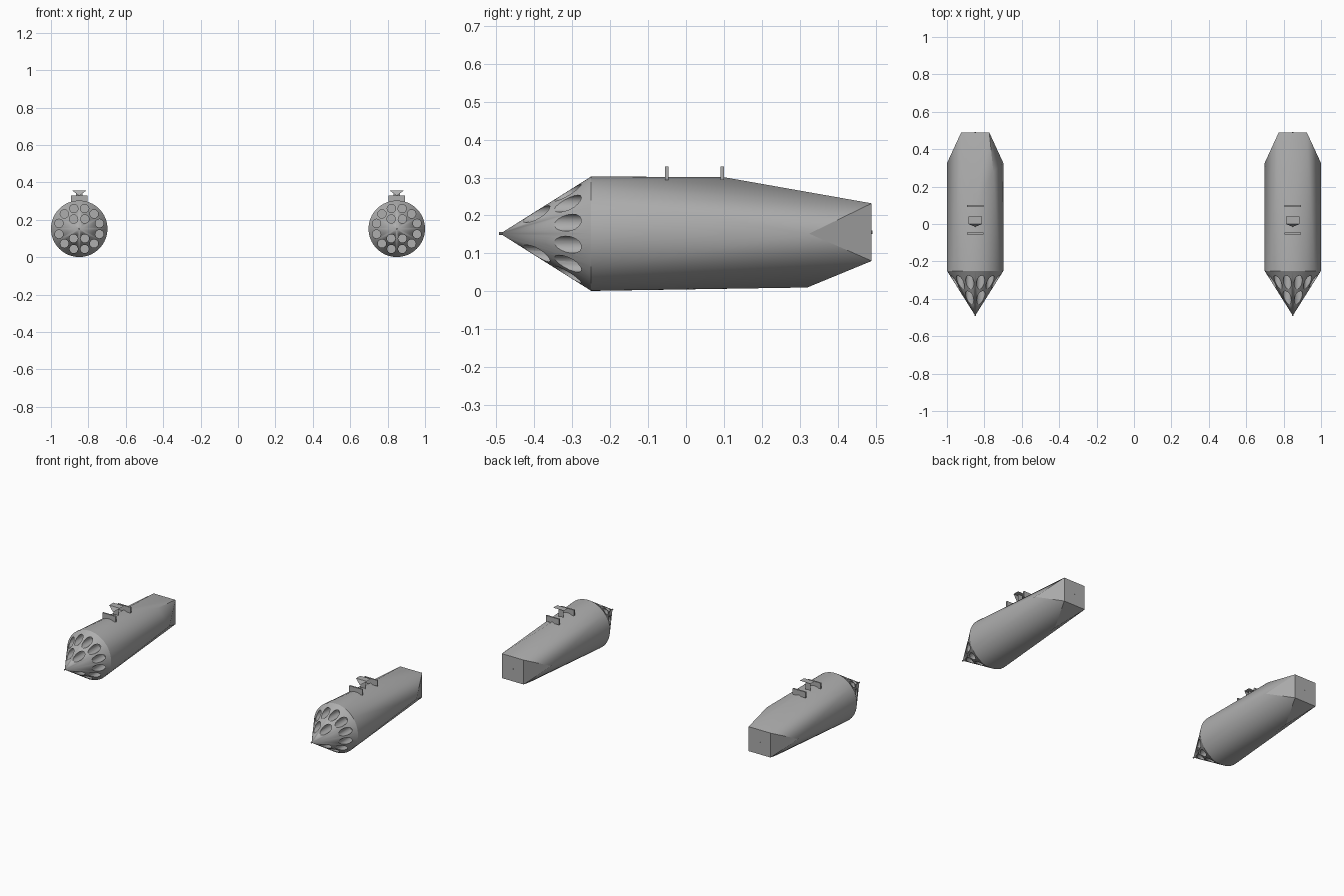
import bpy, bmesh
from math import sin, cos, radians, pi
from mathutils import Matrix, Vector

if "Cube" in bpy.data.objects:
    bpy.data.objects.remove(bpy.data.objects["Cube"], do_unlink=True)

grey = bpy.data.materials.new("metal_grey")
grey.use_nodes = True
colour = (0.42, 0.42, 0.42, 1)
grey.diffuse_color = colour
grey.node_tree.nodes["Principled BSDF"].inputs["Base Color"].default_value = colour

R, CZ = 0.151, 0.152           # pod radius and axis height
NOSE, SHOULDER, TAIL = -0.49, -0.25, 0.49


def finish(name, bm, x, smooth=False):
    """Turn a bmesh into a grey object at the given pod position."""
    bmesh.ops.recalc_face_normals(bm, faces=bm.faces)
    mesh = bpy.data.meshes.new(name)
    bm.to_mesh(mesh)
    bm.free()
    mesh.materials.append(grey)
    ob = bpy.data.objects.new(name, mesh)
    ob.location.x = x
    bpy.context.collection.objects.link(ob)
    if smooth:
        smooth_shade(ob)
    return ob


def smooth_shade(ob):
    bpy.ops.object.select_all(action='DESELECT')
    ob.select_set(True)
    bpy.context.view_layer.objects.active = ob
    bpy.ops.object.shade_smooth_by_angle(angle=radians(30))


def add_rod(bm, x, z, y0, y1, r, sides=16):
    """Cylinder lying along y."""
    m = Matrix.Translation((x, (y0 + y1) / 2, z)) @ Matrix.Rotation(pi / 2, 4, 'X')
    bmesh.ops.create_cone(bm, cap_ends=True, segments=sides, radius1=r, radius2=r,
                          depth=y1 - y0, matrix=m)


def make_body(name, x, extra):
    # Pointed nose, round shoulder, keel points and square tail wrapped in one skin
    pts = [(0, NOSE, CZ)]
    for i in range(64):
        a = 2 * pi * i / 64
        pts.append((R * cos(a), SHOULDER, CZ + R * sin(a)))
    pts += [(R, 0.325, CZ), (-R, 0.325, CZ), (0, 0.32, 0.01), (0, 0.10, 0.301)]
    pts += [(sx * 0.075, TAIL, z) for sx in (-1, 1) for z in (0.08, 0.232)]
    pts += extra
    bm = bmesh.new()
    for p in pts:
        bm.verts.new(p)
    res = bmesh.ops.convex_hull(bm, input=bm.verts)
    loose = [v for v in bm.verts if not v.link_faces]
    bmesh.ops.delete(bm, geom=loose, context='VERTS')
    body = finish(name, bm, x)

    # Launch tubes: twelve around the rim and four further in
    bm = bmesh.new()
    tubes = [(0.112, 15 + 30 * k) for k in range(12)]
    tubes += [(0.06, a) for a in (60, 120, 240, 300)]
    for r, deg in tubes:
        a = radians(deg)
        add_rod(bm, r * cos(a), CZ + r * sin(a), -0.6, -0.235, 0.0225)
    cutter = finish("tube_cutter", bm, x)
    cutter.hide_render = True

    mod = body.modifiers.new("launch_tubes", 'BOOLEAN')
    mod.operation = 'DIFFERENCE'
    mod.solver = 'EXACT'
    mod.object = cutter
    bpy.context.view_layer.update()
    cut = bpy.data.meshes.new_from_object(
        body.evaluated_get(bpy.context.evaluated_depsgraph_get()))
    body.modifiers.clear()
    body.data = cut
    bpy.data.objects.remove(cutter, do_unlink=True)
    smooth_shade(body)


def make_lug(name, x, y):
    # Thin upright mounting plate
    bm = bmesh.new()
    m = Matrix.Translation((0, y, 0.311)) @ Matrix.Diagonal((0.09, 0.009, 0.036, 1))
    bmesh.ops.create_cube(bm, size=1, matrix=m)
    finish(name, bm, x)


def make_latch(name, x):
    # Folded sheet: flat top, pointed front flap and narrow stem
    bm = bmesh.new()
    top = 0.356
    shapes = [
        [(-0.037, 0, top), (0.037, 0, top), (0.037, 0.04, top), (-0.037, 0.04, top)],
        [(-0.037, 0, top), (0.037, 0, top), (0, -0.015, 0.328)],
        [(-0.018, 0.015, 0.298), (0.018, 0.015, 0.298), (0.018, 0.015, top), (-0.018, 0.015, top)],
    ]
    for s in shapes:
        bm.faces.new([bm.verts.new(p) for p in s])
    finish(name, bm, x)


for side, x in (("left", 0.849), ("right", -0.849)):
    # The right pod keeps a fuller inner shoulder
    a = radians(50)
    extra = [(R * cos(a), 0.28, CZ + R * sin(a) - 0.002)] if side == "right" else []
    make_body(side + "_pod_body", x, extra)
    make_lug(side + "_front_lug", x, -0.051)
    make_lug(side + "_rear_lug", x, 0.096)
    make_latch(side + "_latch", x)
    bm = bmesh.new()
    add_rod(bm, 0, 0.156, TAIL - 0.004, TAIL + 0.002, 0.005, 8)
    finish(side + "_tail_pin", bm, x)
    bm = bmesh.new()
    add_rod(bm, 0, CZ, NOSE - 0.003, NOSE + 0.012, 0.004, 8)
    finish(side + "_nose_pin", bm, x)
